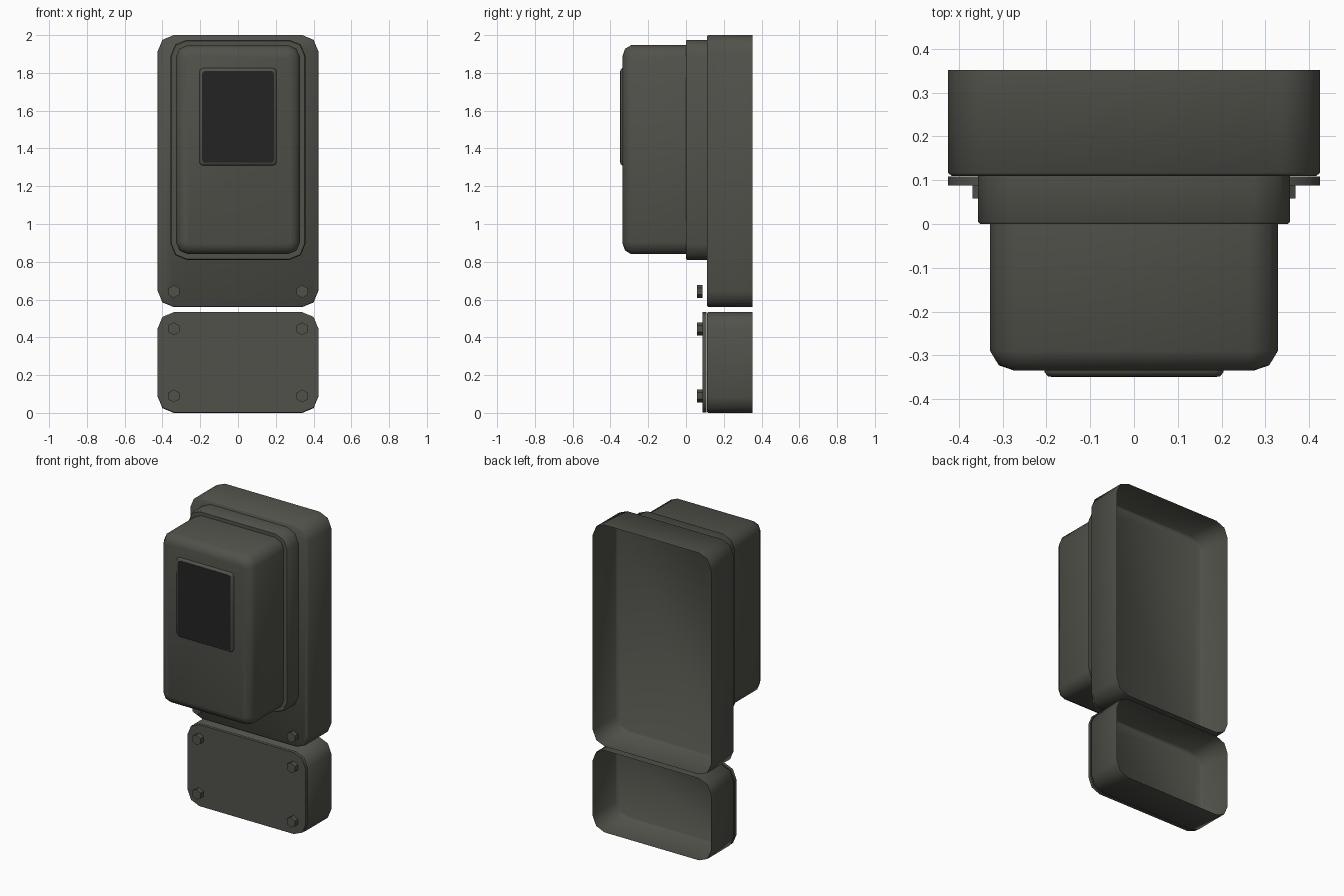
import bpy, bmesh, math
from mathutils import Matrix, Vector

if "Cube" in bpy.data.objects:
    bpy.data.objects.remove(bpy.data.objects["Cube"])


def material(name, rgb):
    m = bpy.data.materials.new(name)
    m.diffuse_color = (*rgb, 1)
    m.use_nodes = True
    m.node_tree.nodes["Principled BSDF"].inputs["Base Color"].default_value = m.diffuse_color
    return m


GREY = material("dark olive grey", (0.083, 0.083, 0.070))
BLACK = material("screen black", (0.017, 0.017, 0.017))


def finish(name, bm, mat, smooth=50):
    me = bpy.data.meshes.new(name)
    bm.to_mesh(me)
    bm.free()
    me.materials.append(mat)
    ob = bpy.data.objects.new(name, me)
    bpy.context.collection.objects.link(ob)
    if smooth:
        bpy.ops.object.select_all(action='DESELECT')
        ob.select_set(True)
        bpy.context.view_layer.objects.active = ob
        bpy.ops.object.shade_smooth_by_angle(angle=math.radians(smooth))
    return ob


def outline(hx, z0, z1, r, seg=2):
    """Rounded rectangle, counter-clockwise seen from the front."""
    pts = []
    corners = [(hx - r, z0 + r, 270), (hx - r, z1 - r, 0),
               (r - hx, z1 - r, 90), (r - hx, z0 + r, 180)]
    for cx, cz, a0 in corners:
        for k in range(seg + 1):
            a = math.radians(a0 + 90 * k / seg)
            pts.append((cx + r * math.cos(a), cz + r * math.sin(a)))
    return pts


def shell(name, hx, z0, z1, r, profile, mat=GREY, back=False, smooth=50):
    """Loft a rounded rectangle through (y, inset) steps from back to front."""
    bm = bmesh.new()
    rings = []
    for y, d in profile:
        pts = outline(hx - d, z0 + d, z1 - d, max(r - d, 0.015))
        rings.append([bm.verts.new((x, y, z)) for x, z in pts])
    n = len(rings[0])
    for a, b in zip(rings, rings[1:]):
        for i in range(n):
            j = (i + 1) % n
            bm.faces.new((a[i], a[j], b[j], b[i]))
    bm.faces.new(rings[-1])
    if back:
        bm.faces.new(rings[0][::-1])
    return finish(name, bm, mat, smooth)


# wall boxes, open at the back
box = [(0.352, 0), (0.117, 0), (0.11, 0.008)]
shell("upper_back_box", 0.425, 0.56, 2.0, 0.085, box)
shell("lower_back_box", 0.425, 0.0, 0.533, 0.085, box)

# cover plate of the lower box
shell("lower_cover_plate", 0.425, 0.003, 0.533, 0.085,
      [(0.108, 0), (0.088, 0)], back=True)

# collar and projecting housing
shell("collar", 0.357, 0.81, 1.975, 0.085,
      [(0.11, 0), (0.006, 0), (0.0, 0.005)])
shell("front_housing", 0.329, 0.84, 1.947, 0.065,
      [(0.0, 0), (-0.29, 0), (-0.323, 0.02), (-0.335, 0.055)])

# screen with its raised frame
shell("screen_frame", 0.205, 1.31, 1.825, 0.02,
      [(-0.33, 0), (-0.338, 0), (-0.348, 0.008)])
shell("screen", 0.190, 1.325, 1.81, 0.016,
      [(-0.345, 0), (-0.350, 0)], mat=BLACK, smooth=0)

# hexagonal bolt heads
for label, z in (("upper", 0.643), ("middle", 0.445), ("lower", 0.09)):
    for side, x in (("left", -0.34), ("right", 0.34)):
        bm = bmesh.new()
        bmesh.ops.create_cone(bm, cap_ends=True, segments=6, radius1=0.034,
                              radius2=0.034, depth=0.03)
        bm.transform(Matrix.Translation(Vector((x, 0.073, z)))
                     @ Matrix.Rotation(math.pi / 2, 4, 'X'))
        finish(f"bolt_{label}_{side}", bm, GREY, 0)
